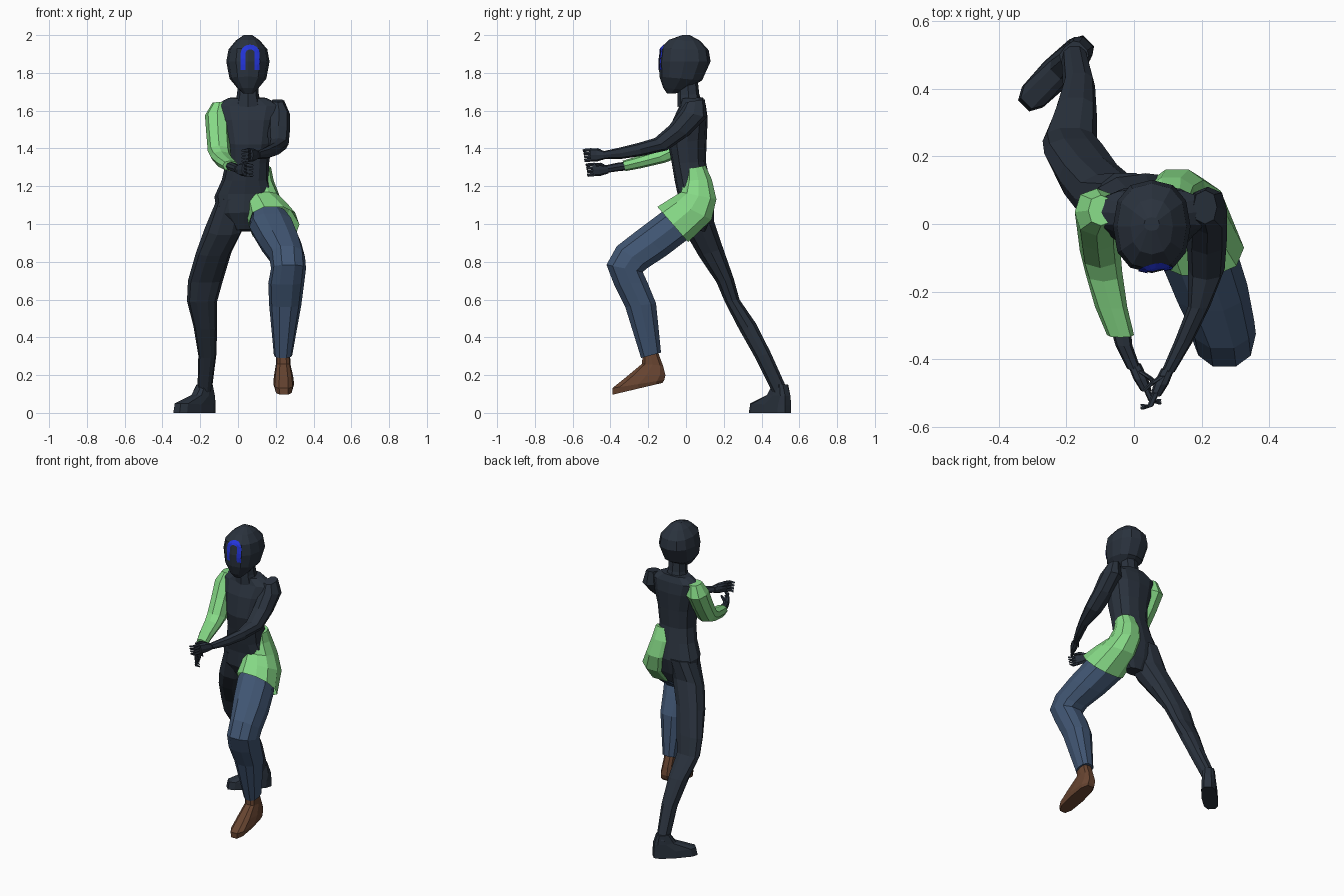
import bpy, bmesh, math
from mathutils import Vector, Matrix
from mathutils.bvhtree import BVHTree


def material(name, rgb):
    m = bpy.data.materials.new(name)
    m.diffuse_color = (*rgb, 1)
    return m


DARK = material("dark slate", (0.023, 0.032, 0.047))
GREEN = material("light green", (0.24, 0.70, 0.24))
DENIM = material("denim blue", (0.052, 0.092, 0.17))
BROWN = material("brown leather", (0.135, 0.058, 0.030))
VISOR = material("bright blue", (0.017, 0.035, 0.70))


def finish(name, bm, mat):
    me = bpy.data.meshes.new(name)
    bm.to_mesh(me)
    bm.free()
    me.materials.append(mat)
    ob = bpy.data.objects.new(name, me)
    bpy.context.collection.objects.link(ob)
    return ob


def loft(name, rings, mat, sides=8, power=0.85, caps=(True, True), xform=None):
    """Skin rings given as (x_left, x_right, y_front, z_front, y_back, z_back)."""
    bm = bmesh.new()
    loops = []
    for xl, xr, yf, zf, yb, zb in rings:
        loop = []
        for i in range(sides):
            a = 2 * math.pi * i / sides
            c, s = math.cos(a), math.sin(a)
            c = math.copysign(abs(c) ** power, c)
            s = math.copysign(abs(s) ** power, s)
            loop.append(bm.verts.new(((xl + xr) / 2 + c * (xr - xl) / 2,
                                      (yf + yb) / 2 + s * (yb - yf) / 2,
                                      (zf + zb) / 2 + s * (zb - zf) / 2)))
        loops.append(loop)
    for a, b in zip(loops, loops[1:]):
        for i in range(sides):
            j = (i + 1) % sides
            bm.faces.new((a[i], a[j], b[j], b[i]))
    if caps[0]:
        bm.faces.new(loops[0][::-1])
    if caps[1]:
        bm.faces.new(loops[-1])
    if xform:
        bm.transform(xform)
    bmesh.ops.recalc_face_normals(bm, faces=bm.faces)
    return finish(name, bm, mat)


# Head and neck
head = loft("head", [
    (0.03, 0.08, -0.10, 1.69, -0.06, 1.69), (0.0, 0.105, -0.12, 1.72, 0.0, 1.71),
    (-0.045, 0.15, -0.14, 1.78, 0.085, 1.76), (-0.062, 0.167, -0.145, 1.86, 0.13, 1.86),
    (-0.05, 0.155, -0.135, 1.93, 0.12, 1.92), (-0.01, 0.115, -0.09, 1.975, 0.075, 1.97),
    (0.03, 0.075, -0.02, 2.0, 0.02, 2.0)], DARK, 12)
loft("neck", [(-0.02, 0.125, -0.045, 1.62, 0.085, 1.64), (-0.005, 0.11, -0.045, 1.68, 0.07, 1.69),
              (0.0, 0.105, -0.04, 1.76, 0.06, 1.78)], DARK)

# Arch shaped visor: a thin strip laid on the face
bm = bmesh.new()
bm.from_mesh(head.data)
tree = BVHTree.FromBMesh(bm)
bm.free()
path = [(-1, z) for z in (1.815, 1.845, 1.875, 1.905)]
arc = [(math.cos(math.radians(180 - 22.5 * i)), math.sin(math.radians(22.5 * i))) for i in range(9)]
bm = bmesh.new()
rows = []
for cx, cz, dx, dz in ([(-1, z, 0, 0) for _, z in path] + [(c, 1.905, 0, s) for c, s in arc[1:-1]]
                       + [(1, z, 0, 0) for _, z in path[::-1]]):
    row = []
    for r in (0.050, 0.037, 0.024):
        x, z = 0.064 + cx * r, cz + dz * (r - 0.005)
        hit = tree.ray_cast(Vector((x, -1, z)), Vector((0, 1, 0)))[0]
        row.append(bm.verts.new((x, hit.y - 0.005, z)))
    rows.append(row)
for a, b in zip(rows, rows[1:]):
    for k in (0, 1):
        bm.faces.new((a[k], b[k], b[k + 1], a[k + 1]))
bmesh.ops.recalc_face_normals(bm, faces=bm.faces)
if sum(f.normal.y for f in bm.faces) > 0:
    bmesh.ops.reverse_faces(bm, faces=bm.faces)
finish("visor_arch", bm, VISOR)

# Torso
loft("torso", [
    (-0.03, 0.10, 0.0, 0.97, 0.10, 0.96), (-0.11, 0.17, -0.045, 1.06, 0.13, 1.03),
    (-0.125, 0.195, -0.045, 1.16, 0.15, 1.13), (-0.085, 0.165, -0.06, 1.23, 0.125, 1.24),
    (-0.065, 0.165, -0.075, 1.32, 0.105, 1.33), (-0.07, 0.18, -0.095, 1.42, 0.11, 1.45),
    (-0.10, 0.205, -0.07, 1.55, 0.115, 1.56), (-0.125, 0.23, -0.035, 1.625, 0.105, 1.63),
    (-0.05, 0.15, -0.025, 1.665, 0.09, 1.67)], DARK, 12)

# Half tunic flaring over the raised thigh
loft("tunic_half", [
    (0.05, 0.175, 0.0, 1.29, 0.105, 1.31), (0.03, 0.188, -0.01, 1.23, 0.14, 1.235),
    (0.035, 0.22, -0.03, 1.17, 0.165, 1.13), (0.045, 0.275, -0.09, 1.135, 0.14, 1.02),
    (0.055, 0.325, -0.155, 1.095, 0.015, 0.90)], GREEN, 10, caps=(True, False))

# Raised leg in denim, with shoe
loft("trouser_leg", [
    (0.07, 0.26, -0.08, 1.10, 0.07, 0.98), (0.06, 0.30, -0.14, 1.06, 0.005, 0.91),
    (0.11, 0.335, -0.26, 0.97, -0.10, 0.83), (0.165, 0.355, -0.37, 0.885, -0.20, 0.765),
    (0.175, 0.36, -0.425, 0.785, -0.225, 0.745), (0.16, 0.35, -0.385, 0.68, -0.20, 0.69),
    (0.165, 0.335, -0.325, 0.56, -0.155, 0.58), (0.19, 0.287, -0.24, 0.29, -0.13, 0.32)], DENIM, 10)
loft("shoe", [
    (0.20, 0.275, -0.23, 0.32, -0.15, 0.33), (0.20, 0.278, -0.235, 0.26, -0.12, 0.25),
    (0.19, 0.292, -0.32, 0.19, -0.105, 0.20), (0.187, 0.297, -0.395, 0.13, -0.11, 0.175),
    (0.195, 0.29, -0.395, 0.095, -0.12, 0.16)], BROWN, 10, 0.7)

# Trailing leg and foot
loft("trailing_leg", [
    (-0.11, 0.06, -0.04, 1.13, 0.155, 1.14), (-0.175, 0.03, 0.0, 0.94, 0.15, 1.02),
    (-0.222, -0.035, 0.065, 0.83, 0.20, 0.87), (-0.265, -0.08, 0.16, 0.69, 0.255, 0.71),
    (-0.27, -0.11, 0.205, 0.585, 0.285, 0.60), (-0.235, -0.11, 0.28, 0.44, 0.375, 0.47),
    (-0.21, -0.115, 0.365, 0.29, 0.45, 0.32), (-0.215, -0.14, 0.46, 0.10, 0.54, 0.12)], DARK, 10)
loft("trailing_foot", [
    (-0.037, 0.037, -0.05, 0.15, 0.03, 0.15), (-0.043, 0.043, -0.09, 0.095, 0.05, 0.09),
    (-0.048, 0.048, -0.215, 0.05, 0.055, 0.04), (-0.05, 0.05, -0.225, 0.0, 0.055, 0.0)],
    DARK, 10, 0.65, xform=Matrix.Translation((-0.17, 0.505, 0)) @ Matrix.Rotation(math.radians(-45), 4, 'Z'))

# Sleeved arm with bare forearm
loft("sleeve", [
    (-0.135, -0.06, -0.005, 1.645, 0.085, 1.64), (-0.175, -0.045, -0.035, 1.59, 0.105, 1.56),
    (-0.168, -0.045, -0.08, 1.50, 0.045, 1.46), (-0.16, -0.04, -0.13, 1.415, -0.03, 1.355),
    (-0.145, -0.035, -0.17, 1.385, -0.11, 1.325), (-0.115, -0.02, -0.25, 1.36, -0.24, 1.295),
    (-0.08, 0.0, -0.335, 1.335, -0.32, 1.28)], GREEN)
loft("sleeve_forearm", [
    (-0.07, -0.01, -0.31, 1.33, -0.30, 1.285), (-0.055, -0.005, -0.36, 1.325, -0.355, 1.28),
    (-0.02, 0.02, -0.43, 1.31, -0.425, 1.27)], DARK)

# Bare arm
loft("bare_arm", [
    (0.175, 0.245, 0.0, 1.645, 0.10, 1.66), (0.16, 0.275, -0.03, 1.60, 0.11, 1.565),
    (0.155, 0.275, -0.09, 1.52, 0.015, 1.47), (0.16, 0.268, -0.165, 1.455, -0.10, 1.39),
    (0.16, 0.225, -0.25, 1.43, -0.235, 1.36), (0.12, 0.175, -0.35, 1.405, -0.34, 1.345),
    (0.08, 0.12, -0.44, 1.385, -0.435, 1.345)], DARK)


# Hands: a palm, four curled fingers and a thumb
def hand(name, wrist, side):
    wx, wy, wz = wrist

    def rod(part, pts):
        loft(part, [(wx + side * x - r, wx + side * x + r, wy + y, wz + z + r, wy + y + 0.004, wz + z - r)
                    for x, y, z, r in pts], DARK, 6)

    loft(name + "_palm", [
        (wx - 0.02, wx + 0.02, wy + 0.01, wz + 0.02, wy + 0.015, wz - 0.02),
        (wx + side * 0.02 - 0.022, wx + side * 0.02 + 0.022, wy - 0.035, wz + 0.036, wy - 0.03, wz - 0.034),
        (wx + side * 0.036 - 0.016, wx + side * 0.036 + 0.016, wy - 0.07, wz + 0.036, wy - 0.065, wz - 0.034)], DARK)
    for i in range(4):
        z = 0.028 - 0.018 * i
        rod(f"{name}_finger_{i + 1}", [(0.035, -0.06, z, 0.010), (0.052, -0.10, z - 0.003, 0.009),
                                       (0.075, -0.108 + 0.004 * i, z - 0.006, 0.007)])
    rod(name + "_thumb", [(0.015, -0.01, 0.02, 0.011), (0.045, -0.03, 0.028, 0.010), (0.07, -0.055, 0.022, 0.007)])


hand("sleeve_hand", (0.0, -0.425, 1.288), 1)
hand("bare_hand", (0.10, -0.44, 1.365), -1)
